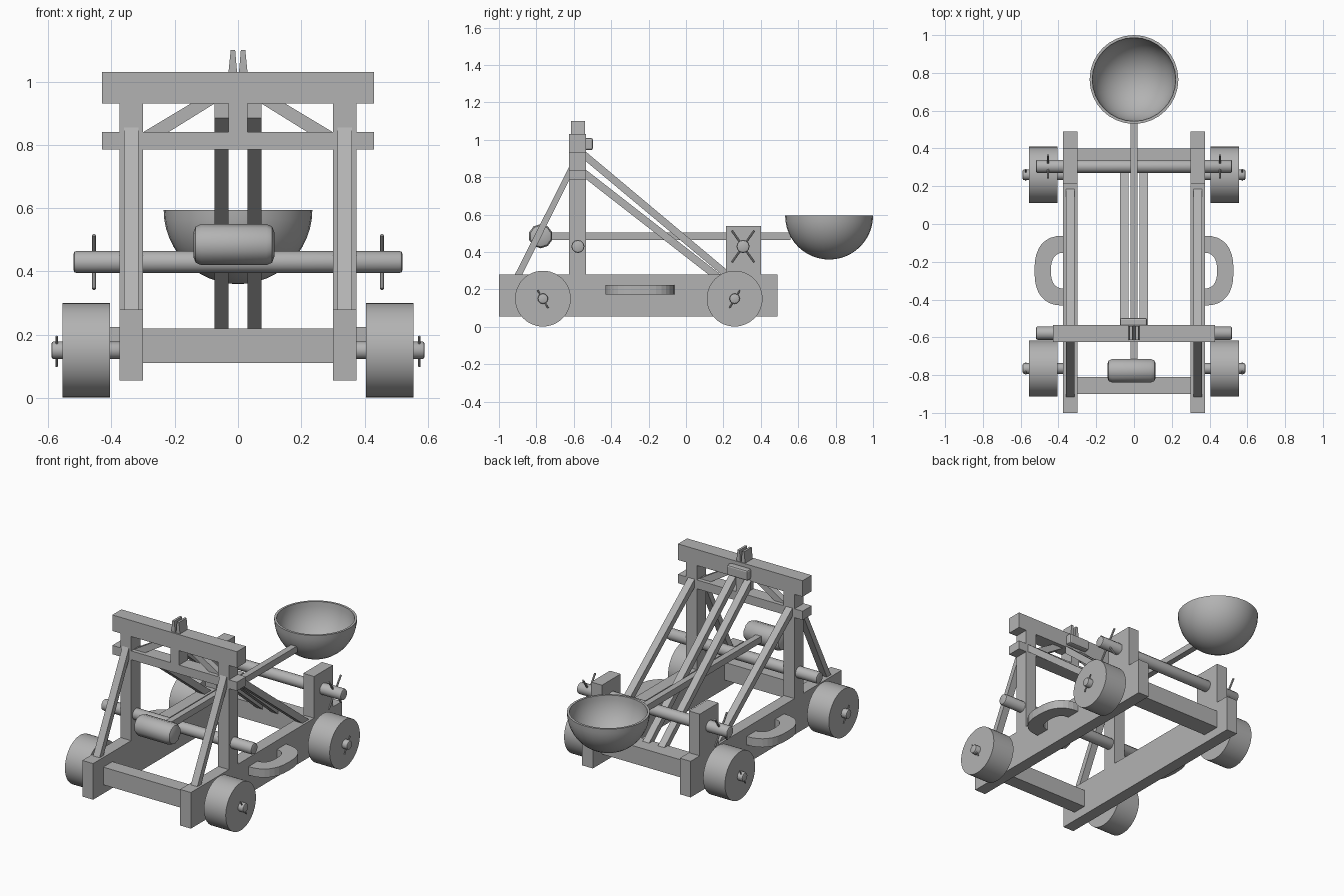
import bpy, bmesh, math
from mathutils import Vector

if "Cube" in bpy.data.objects:
    bpy.data.objects.remove(bpy.data.objects["Cube"])

GREY = (0.45, 0.45, 0.45, 1)
mat = bpy.data.materials.new("plain grey")
mat.use_nodes = True
mat.diffuse_color = GREY
mat.node_tree.nodes["Principled BSDF"].inputs["Base Color"].default_value = GREY


def make(name, bm, smooth=False):
    bmesh.ops.recalc_face_normals(bm, faces=bm.faces)
    mesh = bpy.data.meshes.new(name)
    bm.to_mesh(mesh)
    bm.free()
    mesh.materials.append(mat)
    ob = bpy.data.objects.new(name, mesh)
    bpy.context.collection.objects.link(ob)
    if smooth:
        bpy.ops.object.select_all(action='DESELECT')
        ob.select_set(True)
        bpy.context.view_layer.objects.active = ob
        bpy.ops.object.shade_smooth_by_angle(angle=math.radians(35))
    return ob


def prism(name, pts, axis, lo, hi):
    """Extrude a 2D outline along an axis (the other two axes stay in order)."""
    bm = bmesh.new()

    def ring(t):
        out = []
        for p in pts:
            co = list(p)
            co.insert(axis, t)
            out.append(bm.verts.new(co))
        return out
    a, b = ring(lo), ring(hi)
    bm.faces.new(a)
    bm.faces.new(b)
    for i in range(len(a)):
        j = (i + 1) % len(a)
        bm.faces.new((a[i], a[j], b[j], b[i]))
    return make(name, bm)


def box(name, x0, x1, y0, y1, z0, z1):
    return prism(name, [(x0, y0), (x1, y0), (x1, y1), (x0, y1)], 2, z0, z1)


def rod(name, a, b, r, sides=12, bevel=0.0, smooth=True):
    """Round bar between two points, with optional rounded ends."""
    a, b = Vector(a), Vector(b)
    bm = bmesh.new()
    bmesh.ops.create_cone(bm, cap_ends=True, segments=sides, radius1=r, radius2=r,
                          depth=(b - a).length)
    if bevel:
        rims = [e for e in bm.edges if abs(e.verts[0].co.z - e.verts[1].co.z) < 1e-5]
        bmesh.ops.bevel(bm, geom=rims, offset=bevel, segments=2, profile=0.5,
                        affect='EDGES')
    q = (b - a).to_track_quat('Z', 'Y')
    for v in bm.verts:
        v.co = q @ v.co + (a + b) / 2
    return make(name, bm, smooth)


# Chassis cross beams
box("front_cross_beam", -0.30, 0.30, -0.90, -0.81, 0.11, 0.22)
box("rear_cross_beam", -0.30, 0.30, 0.285, 0.40, 0.11, 0.22)

# Parts repeated on both sides
for side, s in (("left", 1), ("right", -1)):
    inner, outer = s * 0.30, s * 0.375
    thin = (s * 0.315, s * 0.36)
    box(side + "_rail", inner, outer, -1.0, 0.49, 0.055, 0.28)
    box(side + "_upright", inner, outer, -0.625, -0.535, 0.28, 0.93)
    box(side + "_rear_block", inner, outer, 0.215, 0.40, 0.28, 0.54)
    prism(side + "_front_brace",
          [(-0.915, 0.28), (-0.875, 0.28), (-0.625, 0.785), (-0.625, 0.855)], 0, *thin)
    prism(side + "_rear_brace",
          [(-0.535, 0.79), (-0.535, 0.84), (0.185, 0.28), (0.12, 0.28)], 0, *thin)
    prism(side + "_middle_brace",
          [(-0.535, 0.885), (-0.535, 0.936), (0.32, 0.22), (0.285, 0.20)],
          0, s * 0.03, s * 0.075)
    prism(side + "_gable_brace",
          [(s * 0.30, 0.84), (s * 0.22, 0.84), (s * 0.075, 0.93), (s * 0.15, 0.93)],
          1, -0.60, -0.56)

    # Curved carrying handle
    def arc(rx, ry, n=16):
        pts = []
        for i in range(n + 1):
            t = math.pi * (i / n - 0.5)
            c, d = abs(math.cos(t)) ** 0.8, abs(math.sin(t)) ** 0.8
            pts.append((s * (0.37 + rx * c), -0.247 + math.copysign(ry * d, t)))
        return pts
    prism(side + "_handle", arc(0.157, 0.185) + arc(0.07, 0.095)[::-1], 2, 0.172, 0.225)

    # Wheels with stub axles and lock pins
    for end, y in (("front", -0.765), ("rear", 0.26)):
        tag = side + "_" + end
        rod(tag + "_wheel", (s * 0.405, y, 0.151), (s * 0.555, y, 0.151), 0.149, 48)
        rod(tag + "_axle", (s * 0.36, y, 0.151), (s * 0.59, y, 0.151), 0.028, 12, 0.008)
        d = -0.028 if end == "front" else 0.028
        rod(tag + "_axle_pin", (s * 0.573, y + d, 0.195),
            (s * 0.573, y - d, 0.10), 0.004, 8)

    # Crossed winch spokes
    for k in (-1, 1):
        rod(side + "_winch_spoke", (s * 0.455, 0.305 - k * 0.06, 0.345),
            (s * 0.455, 0.305 + k * 0.06, 0.515), 0.006, 8)

    # Tapered prong of the arm rest
    prism(side + "_prong",
          [(s * 0.003, 1.03), (s * 0.03, 1.03), (s * 0.023, 1.10), (s * 0.009, 1.10)],
          1, -0.615, -0.54)

# Upper frame
box("top_beam", -0.43, 0.43, -0.625, -0.535, 0.93, 1.03)
box("lower_beam", -0.43, 0.43, -0.625, -0.535, 0.785, 0.84)
box("center_post", -0.03, 0.03, -0.625, -0.535, 0.84, 0.93)
pad = box("stop_pad", -0.075, 0.07, -0.54, -0.498, 0.945, 1.01)
mod = pad.modifiers.new("soft edges", 'BEVEL')
mod.width, mod.segments = 0.01, 2

# Pivot and winch bars
rod("pivot_bar", (-0.52, -0.578, 0.43), (0.52, -0.578, 0.43), 0.035, 12, 0.01)
rod("winch_bar", (-0.52, 0.305, 0.43), (0.52, 0.305, 0.43), 0.035, 12, 0.01)

# Throwing arm and counterweight
box("throwing_arm", -0.019, 0.019, -0.78, 0.56, 0.465, 0.505)
rod("counterweight", (-0.141, -0.777, 0.485), (0.115, -0.777, 0.485), 0.065, 10, 0.025)

# Bowl: spun half-circle shell
bm = bmesh.new()
R, T, N = 0.235, 0.014, 12
profile = [(R * math.cos(a), -R * math.sin(a))
           for a in (math.pi / 2 * i / N for i in range(N + 1))]
k = (R - T) / R
profile = profile[::-1] + [(r * k, z * k) for r, z in profile]
vs = [bm.verts.new((max(r, 0), 0.765, 0.595 + z)) for r, z in profile]
for v in vs:
    v.co.x = 0 if v.co.x < 1e-6 else v.co.x
edges = [bm.edges.new(p) for p in zip(vs, vs[1:])]
bmesh.ops.spin(bm, geom=vs + edges, cent=(0, 0.765, 0), axis=(0, 0, 1),
               angle=2 * math.pi, steps=32)
bmesh.ops.remove_doubles(bm, verts=bm.verts, dist=1e-4)
make("bowl", bm, True)
